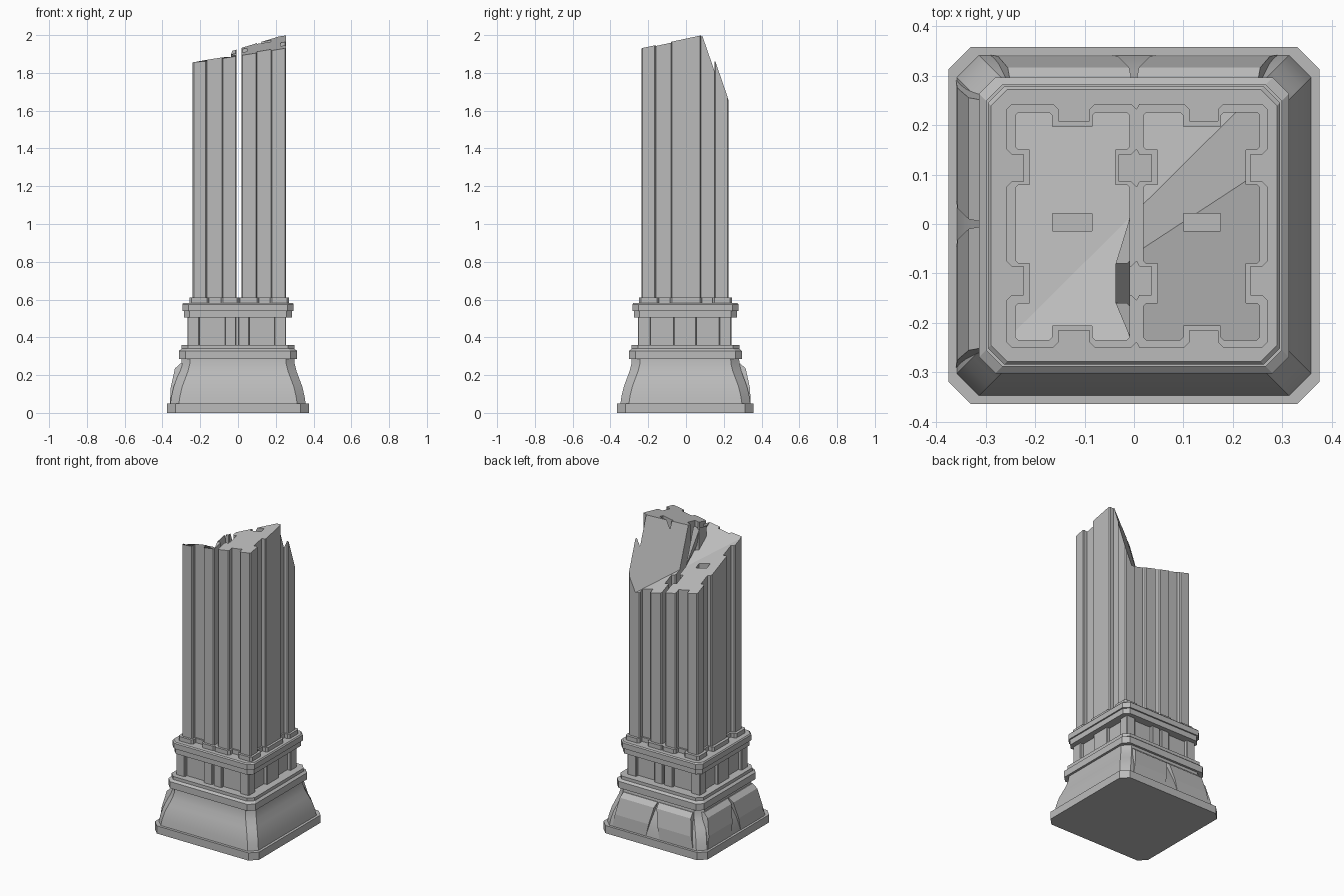
import bpy, bmesh
from mathutils import Vector

cube = bpy.data.objects.get("Cube")
if cube:
    bpy.data.objects.remove(cube)

# One plain stone colour
stone = bpy.data.materials.new("grey_stone")
stone.use_nodes = True
STONE = (0.5, 0.5, 0.5, 1)
stone.diffuse_color = STONE
stone.node_tree.nodes["Principled BSDF"].inputs["Base Color"].default_value = STONE

CY = -0.003  # small sideways shift of the base mouldings


def finish(name, bm, smooth=False):
    bmesh.ops.recalc_face_normals(bm, faces=bm.faces)
    mesh = bpy.data.meshes.new(name)
    bm.to_mesh(mesh)
    bm.free()
    mesh.materials.append(stone)
    ob = bpy.data.objects.new(name, mesh)
    bpy.context.collection.objects.link(ob)
    if smooth:
        bpy.ops.object.select_all(action='DESELECT')
        ob.select_set(True)
        bpy.context.view_layer.objects.active = ob
        bpy.ops.object.shade_smooth_by_angle(angle=0.5)
    return ob


def loft(bm, rings):
    """Skin a stack of equal-length closed rings and cap both ends."""
    rows = [[bm.verts.new(p) for p in ring] for ring in rings]
    for a, b in zip(rows, rows[1:]):
        for i in range(len(a)):
            j = (i + 1) % len(a)
            bm.faces.new((a[i], a[j], b[j], b[i]))
    bm.faces.new(rows[0][::-1])
    bm.faces.new(rows[-1])
    return rows


def octagon(hx, hy, c, z, cx=0, cy=CY):
    corners = [(-hx + c, -hy), (hx - c, -hy), (hx, -hy + c), (hx, hy - c),
               (hx - c, hy), (-hx + c, hy), (-hx, hy - c), (-hx, -hy + c)]
    return [(cx + x, cy + y, z) for x, y in corners]


def tier(name, profile, chamfer, smooth=False):
    bm = bmesh.new()
    loft(bm, [octagon(hx, hx - 0.014, chamfer, z) for hx, z in profile])
    return finish(name, bm, smooth)


def fluted(x0, x1, y0, y1, xs, ys, d, c):
    """Rectangle outline with chamfered corners and notches on every side."""
    def side(lo, hi, spans):
        pts = [(lo + c, 0)]
        for a, b in spans:
            pts += [(a - c, 0), (a, c), (a, d), (b, d), (b, c), (b + c, 0)]
        return pts + [(hi - c, 0)]
    along_x, along_y = side(x0, x1, xs), side(y0, y1, ys)
    return ([(t, y0 + k) for t, k in along_x] + [(x1 - k, t) for t, k in along_y]
            + [(t, y1 - k) for t, k in along_x[::-1]]
            + [(x0 + k, t) for t, k in along_y[::-1]])


def at(outline, z):
    return [(x, y, z) for x, y in outline]


# Base mouldings
tier("plinth", [(0.375, 0), (0.375, 0.05)], 0.045)
tier("flared_base", [(0.358, 0.05), (0.352, 0.09), (0.340, 0.14), (0.325, 0.18),
                     (0.310, 0.22), (0.300, 0.26), (0.298, 0.29)], 0.045, True)
tier("lower_rim", [(0.313, 0.285), (0.313, 0.328)], 0.035)
tier("lower_rim_step", [(0.313, 0.328), (0.299, 0.34), (0.299, 0.36)], 0.033)
tier("upper_collar_step", [(0.286, 0.505), (0.286, 0.54)], 0.03)
tier("upper_collar", [(0.295, 0.54), (0.295, 0.575), (0.289, 0.582)], 0.033)


# Chipped slabs on two sides of the flared base
def slab(name, out, sign):
    bm = bmesh.new()
    section = [(0.36, 0.05), (0.357, 0.13), (0.334, 0.235), (0.305, 0.262),
               (0.28, 0.262), (0.28, 0.05)]
    rings = []
    for end in (0, 1):
        ring = []
        for r, z in section:
            drop = (0.262 - z) / 0.212
            t = sign * (0.25 + 0.04 * drop if end else 0.004 + 0.045 * drop)
            ring.append((t, r - 0.018, z) if out == "back" else (-r, t, z))
        rings.append(ring)
    loft(bm, rings)
    finish(name, bm)


for out in ("back", "side"):
    for sign in (-1, 1):
        slab(f"{out}_chipped_slab_{'a' if sign < 0 else 'b'}", out, sign)

# Neck with corner and middle pilasters
bm = bmesh.new()
neck = fluted(-0.268, 0.255, -0.255, 0.24, [(-0.205, -0.07), (-0.01, 0.002), (0.06, 0.192)],
              [(-0.187, -0.065), (0.055, 0.175)], 0.022, 0.004)
loft(bm, [at(neck, 0.35), at(neck, 0.51)])
finish("neck", bm)

# Broken top: three planes z = a*x + b*y + c
FRONT = (0.162, 0.215, 1.94)
STEEP = (2.2, -2.9, 1.75)
LOW = (-0.25, -0.43, 1.697)


def height(plane, x, y):
    return plane[0] * x + plane[1] * y + plane[2]


def split_line(bm, p, q):
    """Cut the mesh along the vertical plane where two slopes meet."""
    a, b, c = (i - j for i, j in zip(p, q))
    n = Vector((a, b, 0))
    bmesh.ops.bisect_plane(bm, geom=bm.verts[:] + bm.edges[:] + bm.faces[:],
                           plane_co=n * (-c / n.length_squared), plane_no=n, dist=1e-5)


# Two fluted shaft halves on their footings, each with a socket down its middle
SIDE_FLUTES = [(-0.16, -0.08), (0.08, 0.15)]
FOOT_FLUTES = [(-0.143, -0.086), (0.086, 0.14)]
halves = [("right", -0.24, -0.008, (-0.165, -0.085)), ("left", 0.018, 0.255, (0.1, 0.175))]
for label, x0, x1, (a, b) in halves:
    bm = bmesh.new()
    foot = fluted(x0 - 0.018, 0.005 if x0 < 0 else x1 + 0.015, -0.25, 0.243,
                  [(a + 0.012, b - 0.005)], FOOT_FLUTES, 0.035, 0.011)
    if x0 > 0:
        foot = [(max(x, 0.005), y) for x, y in foot]
    loft(bm, [at(foot, 0.575), at(foot, 0.61)])
    finish(f"{label}_footing", bm)

    bm = bmesh.new()
    outline = fluted(x0, x1, -0.235, 0.226, [(a, b)], SIDE_FLUTES, 0.029, 0.006)
    loft(bm, [at(outline, 0.58), at(outline, 1.5)])
    split_line(bm, FRONT, STEEP)
    split_line(bm, STEEP, LOW)
    for v in bm.verts:
        if v.co.z > 1:
            x, y = v.co.x, v.co.y
            v.co.z = max(height(LOW, x, y), min(height(FRONT, x, y), height(STEEP, x, y)))
    shaft = finish(f"{label}_shaft", bm)

    bm = bmesh.new()
    hole = [(a, -0.014), (b, -0.014), (b, 0.021), (a, 0.021)]
    loft(bm, [at(hole, 0.61), at(hole, 2.2)])
    cutter = finish(f"{label}_socket_cutter", bm)
    cutter.hide_render = True
    cutter.hide_viewport = True
    socket = shaft.modifiers.new("socket", 'BOOLEAN')
    socket.operation = 'DIFFERENCE'
    socket.solver = 'EXACT'
    socket.object = cutter
